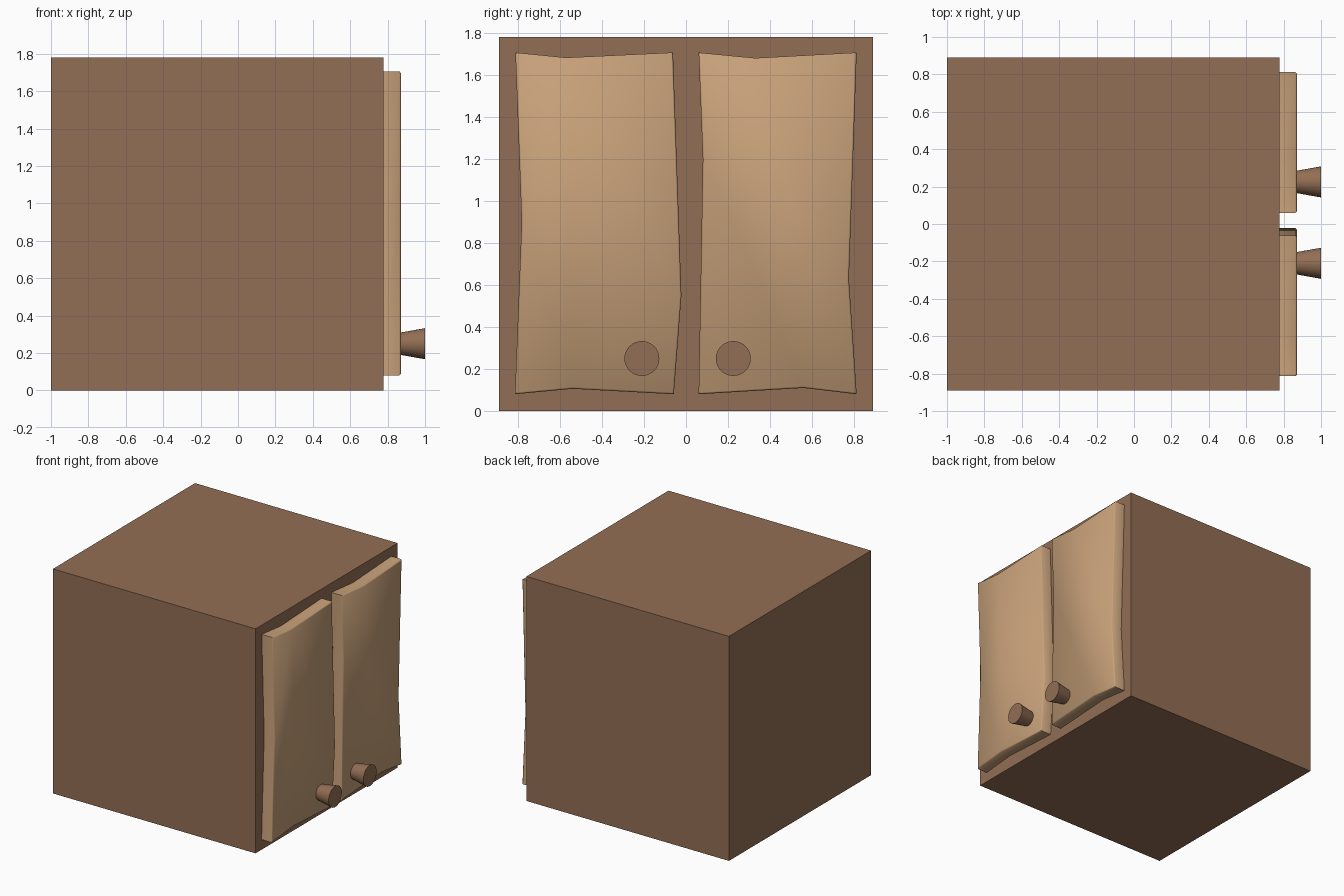
import bpy, bmesh, math
from mathutils import Matrix

if "Cube" in bpy.data.objects:
    bpy.data.objects.remove(bpy.data.objects["Cube"])


def material(name, rgb):
    m = bpy.data.materials.new(name)
    m.diffuse_color = (*rgb, 1)
    m.use_nodes = True
    m.node_tree.nodes["Principled BSDF"].inputs["Base Color"].default_value = m.diffuse_color
    return m


dark_wood = material("dark_wood", (0.29, 0.156, 0.089))
light_wood = material("light_wood", (0.58, 0.36, 0.195))


def finish(name, bm, mat):
    bmesh.ops.recalc_face_normals(bm, faces=bm.faces)
    mesh = bpy.data.meshes.new(name)
    bm.to_mesh(mesh)
    bm.free()
    mesh.materials.append(mat)
    obj = bpy.data.objects.new(name, mesh)
    bpy.context.collection.objects.link(obj)
    return obj


def smooth(obj, angle):
    bpy.ops.object.select_all(action='DESELECT')
    obj.select_set(True)
    bpy.context.view_layer.objects.active = obj
    bpy.ops.object.shade_smooth_by_angle(angle=math.radians(angle))


# Cabinet body
BODY_X, DOOR_X = 0.777, 0.871
bm = bmesh.new()
bmesh.ops.create_cube(bm, size=1, matrix=Matrix.Translation(
    ((BODY_X - 1) / 2, 0, 0.89)) @ Matrix.Diagonal((BODY_X + 1, 1.78, 1.78, 1)))
finish("cabinet_body", bm, dark_wood)


# Uneven plank doors with a fine chamfer around the front
def door(name, outline):
    bm = bmesh.new()
    face = bm.faces.new([bm.verts.new((BODY_X, y, z)) for y, z in outline])
    new = bmesh.ops.extrude_face_region(bm, geom=[face], use_keep_orig=True)["geom"]
    for v in (g for g in new if isinstance(g, bmesh.types.BMVert)):
        v.co.x = DOOR_X
    front = [e for e in bm.edges if all(v.co.x > DOOR_X - 1e-4 for v in e.verts)]
    bmesh.ops.recalc_face_normals(bm, faces=bm.faces)
    bmesh.ops.bevel(bm, geom=front, offset=0.008, segments=1, affect='EDGES')
    smooth(finish(name, bm, light_wood), 50)


door("left_door", [(-0.812, 1.706), (-0.57, 1.682), (-0.062, 1.706), (-0.022, 0.55),
                   (-0.058, 0.08), (-0.54, 0.106), (-0.814, 0.08), (-0.782, 0.9)])
door("right_door", [(0.06, 1.706), (0.33, 1.68), (0.812, 1.706), (0.775, 0.63),
                    (0.812, 0.08), (0.56, 0.11), (0.06, 0.08), (0.08, 1.2)])

# Flared round knobs
for name, y in (("left_knob", -0.21), ("right_knob", 0.225)):
    bm = bmesh.new()
    bmesh.ops.create_cone(bm, cap_ends=True, segments=32, radius1=0.06, radius2=0.083,
                          depth=1 - DOOR_X, matrix=Matrix.Translation(
                              ((1 + DOOR_X) / 2, y, 0.25)) @ Matrix.Rotation(math.pi / 2, 4, 'Y'))
    smooth(finish(name, bm, dark_wood), 40)
